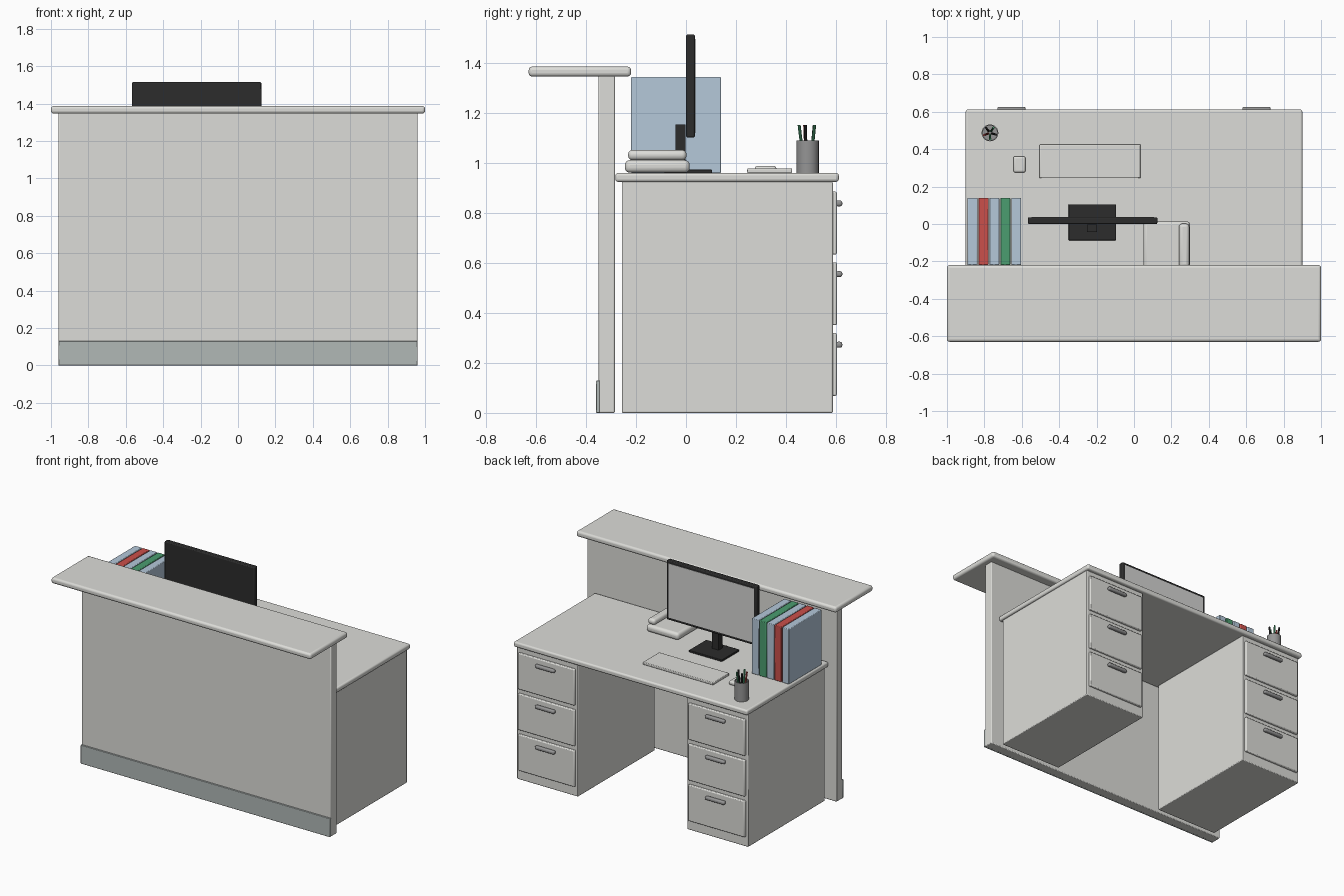
import bpy
from math import radians, cos, sin, pi
from mathutils import Vector

old = bpy.data.objects.get("Cube")
if old:
    bpy.data.objects.remove(old, do_unlink=True)


def material(name, rgb):
    m = bpy.data.materials.new(name)
    m.use_nodes = True
    m.diffuse_color = (*rgb, 1)
    m.node_tree.nodes["Principled BSDF"].inputs["Base Color"].default_value = (*rgb, 1)
    return m


WHITE = material("warm white laminate", (0.72, 0.72, 0.69))
SKIRT = material("grey green skirting", (0.44, 0.48, 0.47))
METAL = material("grey metal", (0.3, 0.3, 0.3))
BLACK = material("black plastic", (0.025, 0.025, 0.025))
SCREEN = material("screen grey", (0.66, 0.66, 0.65))
BLUE = material("pale blue", (0.46, 0.58, 0.7))
RED = material("red", (0.6, 0.08, 0.07))
GREEN = material("green", (0.07, 0.34, 0.16))


def smooth(ob):
    bpy.ops.object.select_all(action='DESELECT')
    ob.select_set(True)
    bpy.context.view_layer.objects.active = ob
    bpy.ops.object.shade_smooth_by_angle(angle=radians(35))


def box(name, x, y, z, mat, bevel=0.0, segments=3):
    """Box from (min, max) ranges with optionally rounded edges."""
    bpy.ops.mesh.primitive_cube_add(size=1)
    ob = bpy.context.object
    ob.name = name
    lo, hi = Vector((x[0], y[0], z[0])), Vector((x[1], y[1], z[1]))
    for v in ob.data.vertices:
        v.co = Vector(lo[i] if v.co[i] < 0 else hi[i] for i in range(3))
    ob.data.materials.append(mat)
    if bevel:
        mod = ob.modifiers.new("rounded edges", 'BEVEL')
        mod.width = bevel
        mod.segments = segments
        smooth(ob)
    return ob


def lathe(name, centre, profile, mat, sides=24):
    """Revolve an (r, z) profile about a vertical axis."""
    verts = [(centre[0] + r * cos(2 * pi * i / sides), centre[1] + r * sin(2 * pi * i / sides), z)
             for r, z in profile for i in range(sides)]
    faces = [(k * sides + i, k * sides + (i + 1) % sides,
              (k + 1) * sides + (i + 1) % sides, (k + 1) * sides + i)
             for k in range(len(profile) - 1) for i in range(sides)]
    faces.append(tuple(reversed(range(sides))))
    faces.append(tuple(range((len(profile) - 1) * sides, len(profile) * sides)))
    me = bpy.data.meshes.new(name)
    me.from_pydata(verts, [], faces)
    me.materials.append(mat)
    ob = bpy.data.objects.new(name, me)
    bpy.context.collection.objects.link(ob)
    smooth(ob)
    return ob


def rod(name, a, b, radius, mat):
    """Cylinder between two points."""
    a, b = Vector(a), Vector(b)
    bpy.ops.mesh.primitive_cylinder_add(vertices=10, radius=radius, depth=(b - a).length,
                                        location=(a + b) / 2,
                                        rotation=(b - a).to_track_quat('Z', 'Y').to_euler())
    ob = bpy.context.object
    ob.name = name
    ob.data.materials.append(mat)
    smooth(ob)


# Reception counter: front panel, skirting and raised shelf
box("front_panel", (-0.96, 0.96), (-0.35, -0.285), (0, 1.35), WHITE, 0.005, 2)
box("skirting", (-0.96, 0.96), (-0.36, -0.345), (0, 0.13), SKIRT, 0.003, 2)
box("counter_shelf", (-1, 1), (-0.63, -0.22), (1.347, 1.387), WHITE, 0.014)

# Desk top and the two drawer pedestals
box("desk_top", (-0.9, 0.9), (-0.283, 0.612), (0.925, 0.961), WHITE, 0.011)
for side, cx in (("right", -0.655), ("left", 0.655)):
    box(side + "_pedestal", (cx - 0.235, cx + 0.235), (-0.257, 0.588), (0, 0.926), WHITE, 0.005, 2)
    for i in range(3):
        z = 0.068 + 0.283 * i
        box(f"{side}_drawer_{i + 1}", (cx - 0.218, cx + 0.218), (0.58, 0.604),
            (z, z + 0.252), WHITE, 0.006, 2)
        box(f"{side}_drawer_handle_{i + 1}", (cx - 0.075, cx + 0.075), (0.6, 0.626),
            (z + 0.193, z + 0.217), METAL, 0.009)

# Monitor on its stand, with the screen towards the seat
box("monitor_foot", (-0.35, -0.095), (-0.087, 0.105), (0.96, 0.974), BLACK, 0.003, 2)
box("monitor_neck", (-0.25, -0.197), (-0.042, -0.002), (0.97, 1.155), BLACK)
box("monitor_case", (-0.567, 0.125), (0, 0.036), (1.103, 1.515), BLACK, 0.006, 2)
box("monitor_screen", (-0.549, 0.107), (0.033, 0.038), (1.121, 1.497), SCREEN)

# Keyboard and mouse
box("keyboard", (-0.505, 0.035), (0.245, 0.425), (0.961, 0.979), WHITE, 0.004, 2)
box("mouse", (-0.645, -0.58), (0.275, 0.362), (0.961, 0.989), WHITE, 0.011)

# Telephone
box("phone_base", (0.05, 0.3), (-0.245, 0.015), (0.962, 1.012), WHITE, 0.02, 4)
box("phone_handset", (0.24, 0.296), (-0.232, 0.002), (1.012, 1.053), WHITE, 0.018, 4)

# Row of binders
for i, mat in enumerate((BLUE, RED, BLUE, GREEN, BLUE)):
    x = -0.89 + 0.0585 * i
    box(f"binder_{i + 1}", (x, x + 0.053), (-0.22, 0.14), (0.961, 1.345), mat, 0.004, 2)

# Hollow pencil cup with pens
px, py = -0.77, 0.487
lathe("pencil_cup", (px, py),
      [(0.045, 0.961), (0.045, 1.09), (0.039, 1.09), (0.039, 0.97)], METAL)
for i, mat in enumerate((RED, GREEN, BLACK, GREEN, BLACK)):
    a = radians(200 + 72 * i)
    dx, dy = cos(a), sin(a)
    rod(f"pen_{i + 1}", (px + 0.012 * dx, py + 0.012 * dy, 0.972),
        (px + 0.034 * dx, py + 0.034 * dy, 1.153), 0.006, mat)
